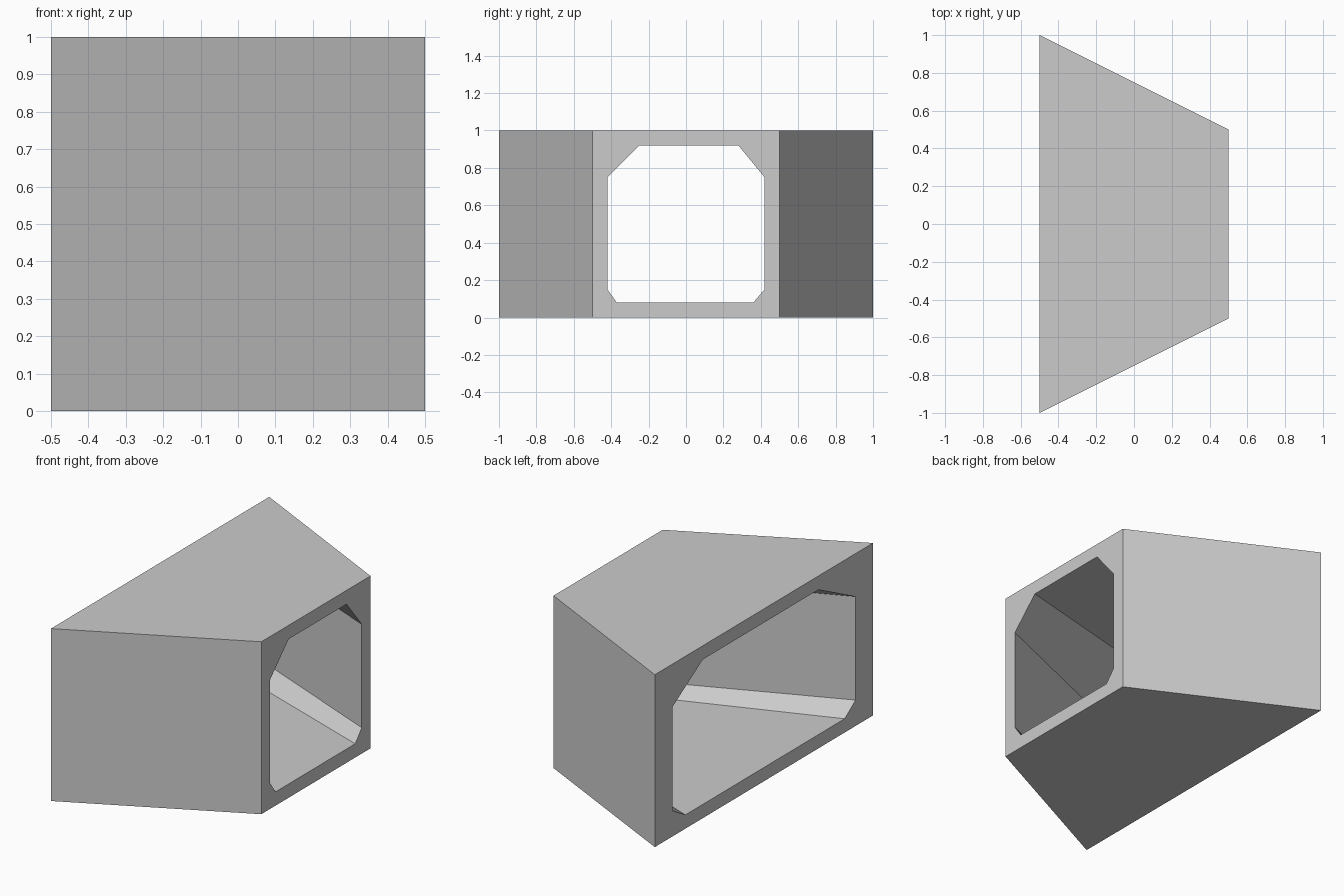
import bpy, bmesh

if "Cube" in bpy.data.objects:
    bpy.data.objects.remove(bpy.data.objects["Cube"])

# Cross-sections (y, z) at the narrow end; the wide end doubles y
outer = [(-0.5, 0), (0.5, 0), (0.5, 1), (-0.5, 1)]
opening = [(-0.37, 0.08), (0.36, 0.08), (0.42, 0.15), (0.42, 0.75),
           (0.28, 0.92), (-0.25, 0.92), (-0.42, 0.75), (-0.42, 0.15)]
ends = [(-0.5, 2.0), (0.5, 1.0)]  # x position, y scale

bm = bmesh.new()


def loop_edges(verts):
    return [bm.edges.new((v, verts[(i + 1) % len(verts)])) for i, v in enumerate(verts)]


def ring(profile, x, scale):
    return [bm.verts.new((x, y * scale, z)) for y, z in profile]


def walls(a, b):
    n = len(a)
    for i in range(n):
        j = (i + 1) % n
        bm.faces.new((a[i], a[j], b[j], b[i]))


# Rims: each outer corner joins the chamfer next to it, each side is a quad
rings = []
for x, s in ends:
    o, h = ring(outer, x, s), ring(opening, x, s)
    for i in range(4):
        j = (i + 1) % 4
        a, b = h[2 * i], h[2 * i + 1]
        bm.faces.new((o[i], o[j], b, a))
        bm.faces.new((o[j], h[(2 * i + 2) % 8], b))
    rings.append((o, h))

# Outer shell and tapered tunnel
walls(rings[0][0], rings[1][0])
walls(rings[0][1], rings[1][1])
bmesh.ops.recalc_face_normals(bm, faces=bm.faces[:])
# Merge the coplanar rim pieces into clean faces
bmesh.ops.dissolve_limit(bm, angle_limit=0.001, verts=bm.verts[:], edges=bm.edges[:])

mesh = bpy.data.meshes.new("tapered_tunnel_block")
bm.to_mesh(mesh)
bm.free()
obj = bpy.data.objects.new("tapered_tunnel_block", mesh)
bpy.context.collection.objects.link(obj)
